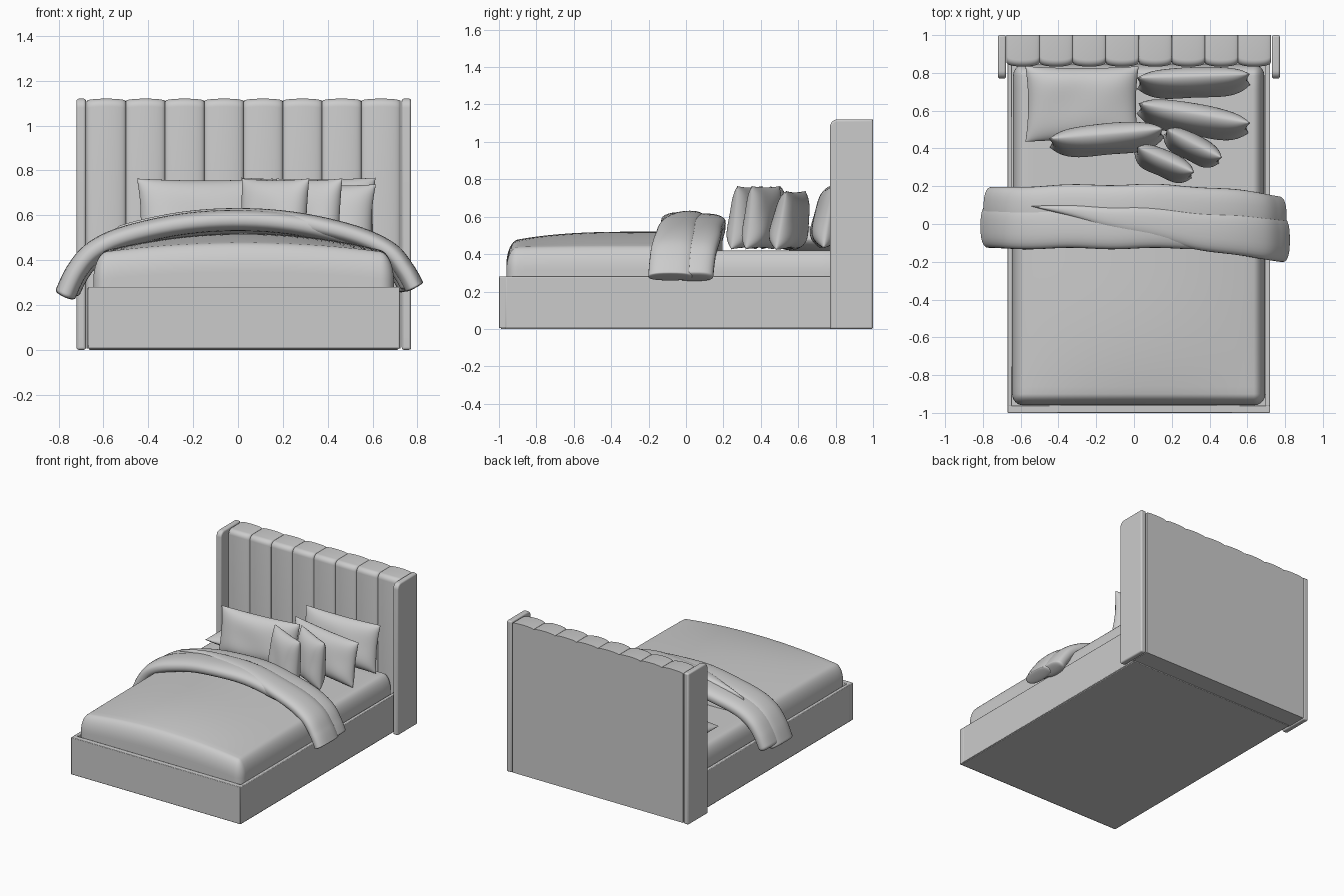
import bpy, bmesh, math
from mathutils import Matrix, Vector

if "Cube" in bpy.data.objects:
    bpy.data.objects.remove(bpy.data.objects["Cube"])

CX = 0.025  # centre line of the bed frame


def finish(name, bm, angle=35):
    bmesh.ops.remove_doubles(bm, verts=bm.verts, dist=1e-5)
    bmesh.ops.recalc_face_normals(bm, faces=bm.faces)
    me = bpy.data.meshes.new(name)
    bm.to_mesh(me)
    bm.free()
    ob = bpy.data.objects.new(name, me)
    bpy.context.collection.objects.link(ob)
    bpy.ops.object.select_all(action='DESELECT')
    ob.select_set(True)
    bpy.context.view_layer.objects.active = ob
    bpy.ops.object.shade_smooth_by_angle(angle=math.radians(angle))
    return ob


def skin(bm, rows, closed=False):
    """Join rows of points into a surface; closed wraps every row."""
    vs = [[bm.verts.new(p) for p in r] for r in rows]
    n = len(vs[0])
    for a, b in zip(vs, vs[1:]):
        for j in range(n if closed else n - 1):
            k = (j + 1) % n
            bm.faces.new((a[j], a[k], b[k], b[j]))
    return vs


def bevel(ob, width, segments=3):
    m = ob.modifiers.new("bevel", 'BEVEL')
    m.width, m.segments, m.limit_method = width, segments, 'ANGLE'


def box(name, x0, x1, y0, y1, z0, z1, width=0.004):
    bm = bmesh.new()
    bmesh.ops.create_cube(bm, size=1, matrix=Matrix.LocRotScale(
        Vector(((x0 + x1) / 2, (y0 + y1) / 2, (z0 + z1) / 2)), None,
        Vector((x1 - x0, y1 - y0, z1 - z0))))
    bevel(finish(name, bm), width, 2)


# Bed frame
box("foot_panel", -0.67, 0.72, -1, -0.96, 0.005, 0.28)
for side, x in (("left", -0.67), ("right", 0.695)):
    box(side + "_rail", x, x + 0.025, -0.965, 0.86, 0.005, 0.28)
box("frame_floor", -0.665, 0.715, -0.99, 0.86, 0, 0.03)

# Headboard wings with a rounded upper front corner
for side, x in (("left", -0.72), ("right", 0.73)):
    prof = [(1, 0), (1, 1.12)]
    for k in range(9):
        a = math.radians(90 + 90 * k / 8)
        prof.append((0.81 + 0.04 * math.cos(a), 1.08 + 0.04 * math.sin(a)))
    prof.append((0.77, 0))
    bm = bmesh.new()
    rows = skin(bm, [[(xx, y, z) for y, z in prof] for xx in (x, x + 0.042)], True)
    for r in rows:
        bm.faces.new(r)
    bevel(finish(side + "_wing", bm), 0.01)

# Channel-tufted headboard: eight padded vertical strips
for i in range(8):
    x0, rows = -0.675 + 0.175 * i, []
    for k in range(17):
        ang = math.pi * k / 16
        u, b = -math.cos(ang), math.sin(ang) ** 0.8
        front, top, r = 0.858 - 0.025 * b, 1.108 + 0.012 * b, 0.035
        row = [(1, 0.005), (1, top)]
        for s in range(7):
            a = math.radians(90 + 15 * s)
            row.append((front + r + r * math.cos(a), top - r + r * math.sin(a)))
        row.append((front, 0.005))
        rows.append([(x0 + 0.0875 * (1 + u), y, z) for y, z in row])
    bm = bmesh.new()
    vs = skin(bm, rows, True)
    bm.faces.new(vs[0])
    bm.faces.new(vs[-1])
    finish(f"headboard_channel_{i + 1}", bm, 50)


def soft_slab(name, a, y0, y1, z0, top, r=0.06, rz=0.12):
    """Rounded-corner slab whose upper surface follows top(x, y)."""
    b, cy = (y1 - y0) / 2, (y0 + y1) / 2

    def ticks(h):
        edge = [h - r + r * math.sin(math.pi * k / 16) for k in range(9)]
        mid = [(h - r) * (k / 12 - 1) for k in range(1, 24)]
        return [-e for e in reversed(edge)] + mid + edge

    rows = []
    for y in ticks(b):
        row = []
        for x in ticks(a):
            dx, dy = max(0, abs(x) - a + r) / r, max(0, abs(y) - b + r) / r
            m, px, py = min(1, max(dx, dy)), x, y
            if dx > 0 and dy > 0:
                f = max(dx, dy) / math.hypot(dx, dy)
                px = math.copysign(a - r + r * dx * f, x)
                py = math.copysign(b - r + r * dy * f, y)
            z = top(px, py + cy) - rz * (1 - math.sqrt(1 - m * m))
            row.append((px + CX, py + cy, z))
        rows.append(row)
    bm = bmesh.new()
    skin(bm, rows)
    rim = [e for e in bm.edges if e.is_boundary]
    new = bmesh.ops.extrude_edge_only(bm, edges=rim)["geom"]
    for v in new:
        if isinstance(v, bmesh.types.BMVert):
            v.co.z = z0
    bmesh.ops.holes_fill(bm, edges=[e for e in bm.edges if e.is_boundary])
    finish(name, bm, 60)


def duvet_top(x, y):
    s = min(1, max(0, (-0.2 - y) / 0.76))
    return 0.43 + 0.09 * (1 - (x / 0.67) ** 2) * (1 - 0.6 * s ** 3)


soft_slab("mattress", 0.665, -0.94, 0.845, 0.04, lambda x, y: 0.42)
soft_slab("duvet", 0.67, -0.96, 0.1, 0.15, duvet_top)

# Folded blanket: three overlapping padded folds swept over the bed
PATH = [(-0.775, 0.235), (-0.72, 0.35), (-0.64, 0.44), (-0.5, 0.505), (-0.25, 0.56), (0, 0.577),
        (0.25, 0.56), (0.5, 0.505), (0.66, 0.435), (0.735, 0.35), (0.78, 0.27)]


def path(t):
    t = min(max(t, 0), 0.99999) * (len(PATH) - 1)
    i, f = int(t), t - int(t)
    p = [Vector(PATH[min(max(i + k, 0), len(PATH) - 1)]) for k in (-1, 0, 1, 2)]
    return 0.5 * (2 * p[1] + (p[2] - p[0]) * f + (2 * p[0] - 5 * p[1] + 4 * p[2] - p[3]) * f * f
                  + (3 * p[1] - p[0] - 3 * p[2] + p[3]) * f ** 3)


def fold(name, t0, t1, front, back, half, lift):
    rows, n = [], 72
    for i in range(n + 1):
        s = 0.5 - 0.5 * math.cos(math.pi * i / n)
        t = t0 + (t1 - t0) * s
        c, d = path(t), path(t + 0.01) - path(t - 0.01)
        nx, nz = Vector((-d.y, d.x)).normalized()
        e = min(1, min(s, 1 - s) / 0.02)
        e = 0.02 + 0.98 * math.sqrt(1 - (1 - e) ** 2)
        f, b = front(c.x), back(c.x)
        w, cy = (b - f) / 2 * (0.8 + 0.2 * e), (b + f) / 2
        row = []
        for k in range(28):
            a = math.tau * k / 28
            co, si = math.cos(a), math.sin(a)
            h = lift + half * e * math.copysign(abs(si) ** 0.8, si)
            y = cy + w * math.copysign(abs(co) ** 0.8, co) + 0.004 * math.sin(14 * c.x)
            row.append((c.x + nx * h, y, c.y + nz * h))
        rows.append(row)
    bm = bmesh.new()
    vs = skin(bm, rows, True)
    bm.faces.new(vs[0])
    bm.faces.new(vs[-1])
    finish(name, bm, 60)


fold("blanket_back_fold", 0.02, 0.99, lambda x: -0.02 - 0.04 * max(0, x),
     lambda x: 0.21 - (0.1 if x > 0 else 0.03) * x * x, 0.05, -0.01)
fold("blanket_lower_fold", 0, 0.98, lambda x: -0.13,
     lambda x: 0.1 - 0.08 * max(0, x), 0.048, 0)
fold("blanket_upper_fold", 0.28, 1, lambda x: -0.06 - 0.248 * x + 0.091 * x * x,
     lambda x: 0.1 - 0.08 * max(0, x), 0.045, 0.01)


def pillow(name, size, thick, loc, yaw, tilt):
    """Two bulging faces meeting at a seam, with pointed corners."""
    n, bm = 28, bmesh.new()
    for sgn in (-1, 1):
        rows = []
        for j in range(n + 1):
            v = -math.cos(math.pi * j / n)
            row = []
            for i in range(n + 1):
                u = -math.cos(math.pi * i / n)
                bulge = ((1 - u ** 4) * (1 - v ** 4)) ** 0.6 if abs(u) < 1 and abs(v) < 1 else 0
                bulge *= 1 - 0.2 * v
                bulge *= 1 + 0.03 * math.sin(5 * u + 3 * v)
                row.append((size[0] / 2 * u * (1 - 0.05 * (1 - v * v)),
                            sgn * thick / 2 * bulge,
                            size[1] / 2 * v * (1 - 0.05 * (1 - u * u))))
            rows.append(row)
        skin(bm, rows)
    rot = Matrix.Rotation(math.radians(yaw), 4, 'Z') @ Matrix.Rotation(math.radians(tilt), 4, 'X')
    bm.transform(Matrix.Translation(loc) @ rot)
    finish(name, bm, 70)


# Pillows and cushions
pillow("flat_pillow", (0.6, 0.4), 0.13, (-0.275, 0.635, 0.48), 0, 90)
pillow("left_pillow", (0.61, 0.34), 0.15, (-0.145, 0.455, 0.595), 5, -8)
pillow("back_right_pillow", (0.6, 0.34), 0.14, (0.315, 0.755, 0.6), 2, -10)
pillow("front_right_pillow", (0.6, 0.32), 0.15, (0.315, 0.56, 0.58), -10, -10)
pillow("front_cushion", (0.33, 0.34), 0.13, (0.16, 0.325, 0.595), -24, -6)
pillow("rear_cushion", (0.33, 0.34), 0.13, (0.31, 0.41, 0.595), -27, -6)
